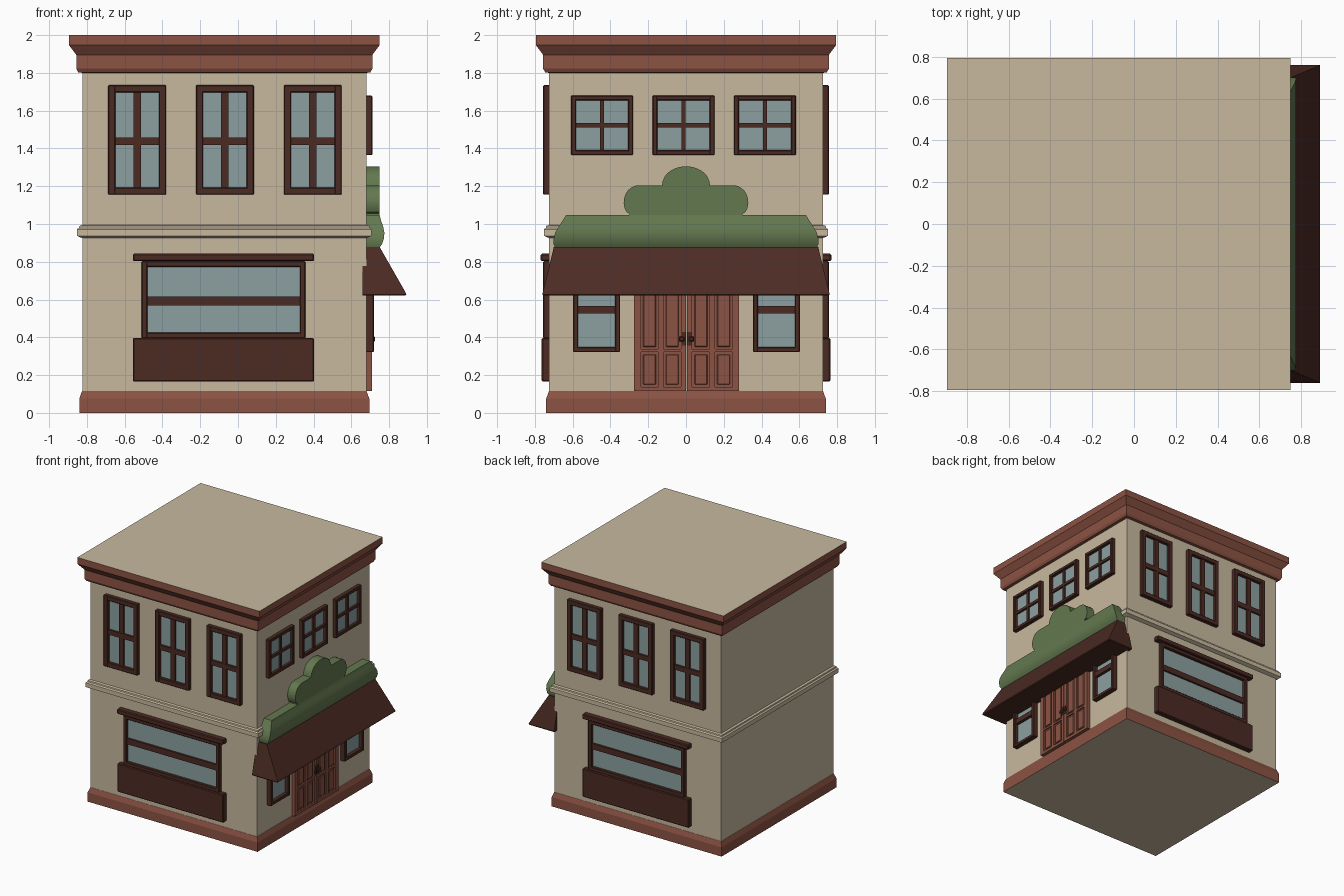
import bpy, bmesh, math
from mathutils import Matrix, Vector

old = bpy.data.objects.get("Cube")
if old:
    bpy.data.objects.remove(old, do_unlink=True)


def material(name, rgb):
    m = bpy.data.materials.new(name)
    m.use_nodes = True
    m.diffuse_color = (*rgb, 1)
    m.node_tree.nodes["Principled BSDF"].inputs["Base Color"].default_value = (*rgb, 1)
    return m


PLASTER = material("beige_plaster", (0.58, 0.485, 0.345))
BRICK = material("red_brick", (0.262, 0.086, 0.056))
WOOD = material("dark_wood", (0.072, 0.024, 0.017))
GREEN = material("green_paint", (0.125, 0.19, 0.078))
GLASS = material("window_glass", (0.262, 0.352, 0.352))

# Wall planes of the building body
LEFT, RIGHT, SIDE = -0.824, 0.679, 0.724


def finish(name, bm, mats, smooth=False):
    bmesh.ops.recalc_face_normals(bm, faces=bm.faces)
    mesh = bpy.data.meshes.new(name)
    bm.to_mesh(mesh)
    bm.free()
    for m in mats:
        mesh.materials.append(m)
    ob = bpy.data.objects.new(name, mesh)
    bpy.context.collection.objects.link(ob)
    if smooth:
        bpy.ops.object.select_all(action="DESELECT")
        ob.select_set(True)
        bpy.context.view_layer.objects.active = ob
        bpy.ops.object.shade_smooth_by_angle(angle=math.radians(35))
    return ob


def rect_loft(name, rings, mats, cap_mat=0, smooth=False):
    """Stack of rectangles (x0, x1, half_depth, z) joined into a closed solid."""
    bm = bmesh.new()
    loops = [[bm.verts.new(p) for p in ((a, -h, z), (b, -h, z), (b, h, z), (a, h, z))]
             for a, b, h, z in rings]
    for lo, hi in zip(loops, loops[1:]):
        for i in range(4):
            j = (i + 1) % 4
            bm.faces.new((lo[i], lo[j], hi[j], hi[i]))
    for cap in (loops[0], loops[-1]):
        bm.faces.new(cap).material_index = cap_mat
    return finish(name, bm, mats, smooth)


def trim(name, steps, mats, cap_mat=0):
    """Moulding around the whole body: steps are (offset, z)."""
    return rect_loft(name, [(LEFT - o, RIGHT + o, SIDE + o, z) for o, z in steps], mats, cap_mat)


def on_wall(wall, u, d, z):
    if wall == "right":
        return Vector((RIGHT + d, u, z))
    return Vector((u, (SIDE + d) * (-1 if wall == "front" else 1), z))


def box(bm, wall, u0, u1, z0, z1, depth, mat=0, bevel=0.0, back=-0.01):
    """Box standing out of a wall by depth."""
    a, b = on_wall(wall, u0, back, z0), on_wall(wall, u1, depth, z1)
    size = [abs(q - p) for p, q in zip(a, b)]
    mat_world = Matrix.Translation((a + b) / 2) @ Matrix.Diagonal((*size, 1))
    verts = bmesh.ops.create_cube(bm, size=1, matrix=mat_world)["verts"]
    for f in {f for v in verts for f in v.link_faces}:
        f.material_index = mat
    if bevel:
        edges = list({e for v in verts for e in v.link_edges})
        bmesh.ops.bevel(bm, geom=edges, offset=bevel, segments=1, affect="EDGES")


def add_window(bm, wall, u0, u1, z0, z1, frame, bars_u=(), bars_z=(), bar=0.03, depth=0.032):
    """Glass pane, four frame rails and thinner glazing bars."""
    box(bm, wall, u0 + 0.01, u1 - 0.01, z0 + 0.01, z1 - 0.01, 0.008, 1)
    for s in (u0, u1 - frame):
        box(bm, wall, s, s + frame, z0, z1, depth, 0, 0.004)
    for s in (z0, z1 - frame):
        box(bm, wall, u0 + 0.003, u1 - 0.003, s, s + frame, depth - 0.001, 0, 0.004)
    for u in bars_u:
        box(bm, wall, u - bar / 2, u + bar / 2, z0 + 0.01, z1 - 0.01, depth - 0.01)
    for z in bars_z:
        box(bm, wall, u0 + 0.01, u1 - 0.01, z - bar / 2, z + bar / 2, depth - 0.008)


# Body and mouldings
trim("walls", [(0, 0.02), (0, 1.9)], [PLASTER])
trim("base_plinth", [(0.016, 0), (0.016, 0.075), (0.002, 0.115)], [BRICK, PLASTER], 1)
trim("floor_band", [(0, 0.925), (0.028, 0.937), (0.028, 0.972), (0.018, 0.98), (0.016, 0.99), (0, 0.995)],
     [PLASTER])
trim("cornice", [(0, 1.8), (0.022, 1.803), (0.032, 1.822), (0.032, 1.895),
                 (0.071, 1.947), (0.071, 2.0)], [BRICK, PLASTER], 1)

# Front and back walls share the same openings
for wall in ("front", "back"):
    for i, c in enumerate((-0.534, -0.069, 0.396)):
        bm = bmesh.new()
        add_window(bm, wall, c - 0.153, c + 0.153, 1.155, 1.735, 0.038, [c], [1.438], 0.04)
        finish(f"{wall}_upper_window_{i + 1}", bm, [WOOD, GLASS])
    bm = bmesh.new()
    add_window(bm, wall, -0.51, 0.357, 0.395, 0.803, 0.03, [], [0.592], 0.047)
    finish(f"{wall}_shop_window", bm, [WOOD, GLASS])
    bm = bmesh.new()
    box(bm, wall, -0.557, 0.402, 0.803, 0.843, 0.045, 0, 0.006)
    finish(f"{wall}_shop_lintel", bm, [WOOD])
    bm = bmesh.new()
    box(bm, wall, -0.557, 0.402, 0.165, 0.397, 0.04, 0, 0.006)
    finish(f"{wall}_shop_panel", bm, [WOOD])

# Entrance wall windows
for i, c in enumerate((-0.444, -0.013, 0.418)):
    bm = bmesh.new()
    add_window(bm, "right", c - 0.164, c + 0.164, 1.365, 1.68, 0.026, [c], [1.523], 0.022)
    finish(f"entrance_upper_window_{i + 1}", bm, [WOOD, GLASS])
for side, u0 in (("right", -0.597), ("left", 0.355)):
    bm = bmesh.new()
    add_window(bm, "right", u0, u0 + 0.248, 0.322, 0.68, 0.026, [], [0.546], 0.042, 0.04)
    finish(f"entrance_lower_window_{side}", bm, [WOOD, GLASS])

# Double door with recessed panels
CENTRE = 0.003
for side, s in (("right", -1), ("left", 1)):
    bm = bmesh.new()

    def leaf(a, b, z0, z1, depth, bevel=0.0):
        u = sorted((CENTRE + s * a, CENTRE + s * b))
        box(bm, "right", u[0], u[1], z0, z1, depth, 0, bevel)

    leaf(0.003, 0.278, 0.115, 0.69, 0.018)
    for a, b in ((0.003, 0.03), (0.122, 0.15), (0.242, 0.278)):
        leaf(a, b, 0.115, 0.69, 0.03)
    for z0, z1 in ((0.115, 0.138), (0.322, 0.337), (0.66, 0.69)):
        leaf(0.003, 0.278, z0, z1, 0.0295)
    for a, b in ((0.03, 0.122), (0.15, 0.242)):
        for z0, z1 in ((0.138, 0.322), (0.337, 0.66)):
            leaf(a + 0.012, b - 0.012, z0 + 0.012, z1 - 0.012, 0.026, 0.004)
    finish(f"door_leaf_{side}", bm, [BRICK])

bm = bmesh.new()
for s in (-1, 1):
    u = CENTRE + s * 0.014
    box(bm, "right", u - 0.011, u + 0.011, 0.358, 0.427, 0.035)
    u = CENTRE + s * 0.026
    box(bm, "right", u - 0.014, u + 0.014, 0.377, 0.405, 0.046, 0, 0.005, 0.03)
finish("door_handles", bm, [WOOD])

# Awning and the curved fascia above it
INNER = RIGHT - 0.02
rect_loft("awning", [(INNER, 0.885, 0.757, 0.622), (INNER, 0.891, 0.76, 0.628),
                     (INNER, 0.887, 0.758, 0.638), (INNER, 0.75, 0.70, 0.878)], [WOOD])
rect_loft("fascia", [(INNER, 0.745, 0.69, 0.868), (INNER, 0.763, 0.702, 0.895),
                     (INNER, 0.773, 0.70, 0.925), (INNER, 0.775, 0.692, 0.955),
                     (INNER, 0.769, 0.675, 0.985), (INNER, 0.758, 0.655, 1.015),
                     (INNER, 0.75, 0.635, 1.047)], [GREEN], smooth=True)

# Scalloped sign board: lobed shoulders with a dome in the middle
half = [(0.30, 1.0), (0.30, 1.055)]
for i in range(9):
    t = math.radians(-35 + 125 * i / 8)
    half.append((0.25 + 0.08 * math.cos(t), 1.115 + 0.09 * math.sin(t)))
half.append((0.128, 1.205))
for i in range(9):
    t = math.radians(10 + 80 * i / 8)
    half.append((0.125 * math.cos(t), 1.21 + 0.095 * math.sin(t)))
outline = half + [(-u, z) for u, z in reversed(half[:-1])]
bm = bmesh.new()
face = bm.faces.new([bm.verts.new((INNER, u, z)) for u, z in outline])
moved = bmesh.ops.extrude_face_region(bm, geom=[face])["geom"]
bmesh.ops.translate(bm, vec=(0.75 - INNER, 0, 0),
                    verts=[g for g in moved if isinstance(g, bmesh.types.BMVert)])
finish("sign_board", bm, [GREEN], smooth=True)
